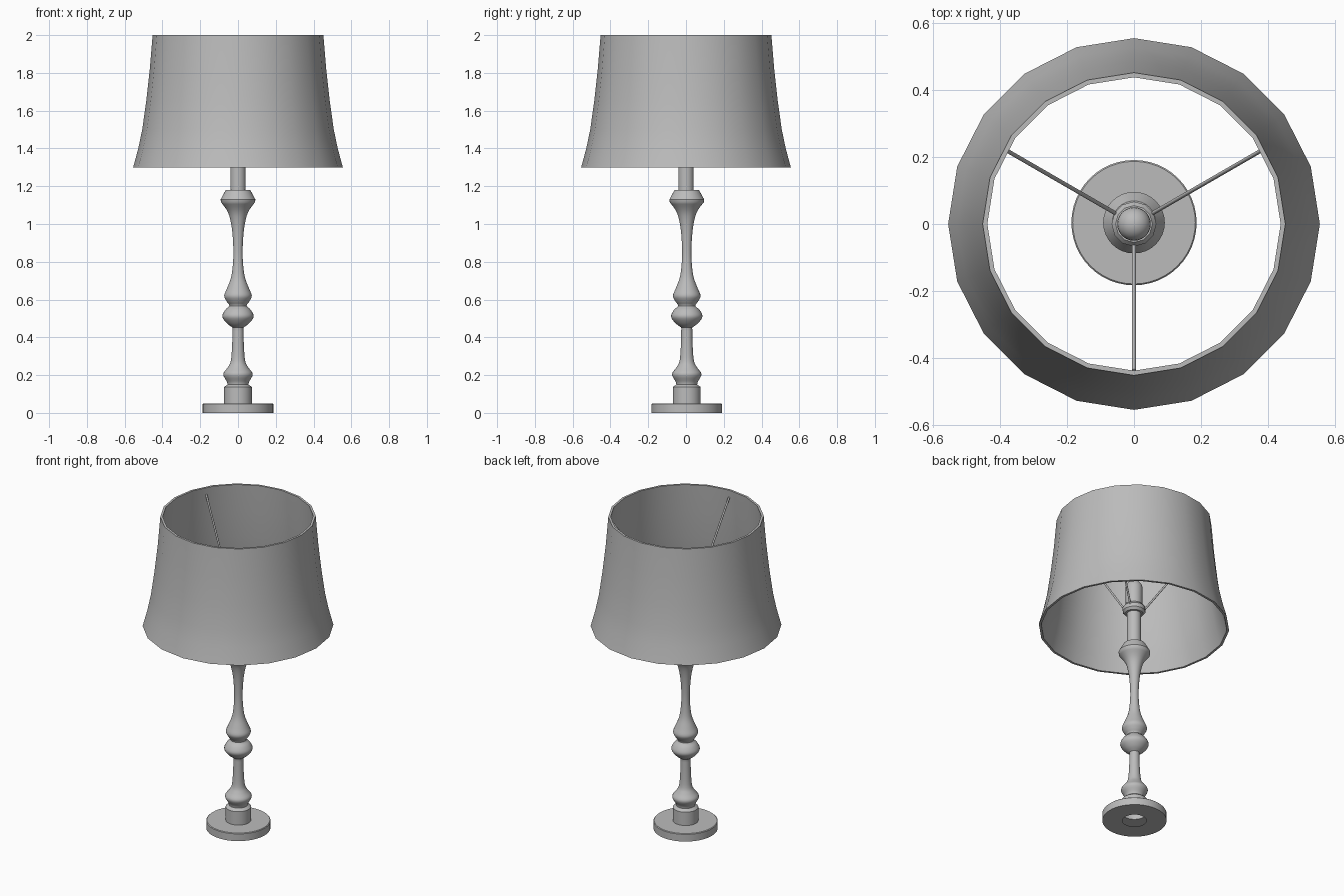
import bpy
import bmesh
from math import cos, sin, pi, radians
from mathutils import Vector

cube = bpy.data.objects.get("Cube")
if cube:
    bpy.data.objects.remove(cube, do_unlink=True)

grey = bpy.data.materials.new("plain_grey")
grey.use_nodes = True
colour = (0.5, 0.5, 0.5, 1)
grey.diffuse_color = colour
grey.node_tree.nodes["Principled BSDF"].inputs["Base Color"].default_value = colour


def finish(name, bm, smooth=35):
    mesh = bpy.data.meshes.new(name)
    bm.to_mesh(mesh)
    bm.free()
    mesh.materials.append(grey)
    ob = bpy.data.objects.new(name, mesh)
    bpy.context.collection.objects.link(ob)
    bpy.ops.object.select_all(action='DESELECT')
    ob.select_set(True)
    bpy.context.view_layer.objects.active = ob
    bpy.ops.object.shade_smooth_by_angle(angle=radians(smooth))
    return ob


def lathe(name, profile, sides, y=0.0, closed=False, smooth=35):
    """Turn (radius, height) points, listed upward along the outside."""
    bm = bmesh.new()
    rings = []
    for r, z in profile:
        if r == 0:
            rings.append([bm.verts.new((0, y, z))] * sides)
        else:
            rings.append([bm.verts.new((r * cos(2 * pi * i / sides),
                                        y + r * sin(2 * pi * i / sides), z))
                          for i in range(sides)])
    pairs = list(zip(rings, rings[1:]))
    if closed:
        pairs.append((rings[-1], rings[0]))
    for a, b in pairs:
        for i in range(sides):
            j = (i + 1) % sides
            bm.faces.new(dict.fromkeys((a[i], a[j], b[j], b[i])))
    return finish(name, bm, smooth)


def smooth_curve(points, steps=4):
    """Catmull-Rom curve through the profile points."""
    pts = [Vector(p) for p in points]
    pts = [pts[0]] + pts + [pts[-1]]
    out = []
    for a, b, c, d in zip(pts, pts[1:], pts[2:], pts[3:]):
        for k in range(steps):
            t = k / steps
            out.append(tuple(0.5 * (2 * b + (c - a) * t + (2 * a - 5 * b + 4 * c - d) * t * t
                                    + (3 * b - a - 3 * c + d) * t ** 3)))
    return out + [tuple(pts[-1])]


AXIS_Y = 0.004

# Foot: disc with an open socket underneath
lathe("base", [(0.07, 0), (0.187, 0), (0.187, 0.046), (0.183, 0.05), (0.072, 0.05)], 48, AXIS_Y)

# Turned column, with collar at the bottom and flat cap at the top
turning = smooth_curve([(0.055, 0.15), (0.059, 0.165), (0.078, 0.205), (0.055, 0.24),
                        (0.038, 0.275), (0.031, 0.36), (0.029, 0.45)])
knobs = smooth_curve([(0.03, 0.453), (0.06, 0.475), (0.083, 0.51), (0.068, 0.545),
                      (0.046, 0.567), (0.06, 0.59), (0.073, 0.62), (0.058, 0.66),
                      (0.036, 0.72), (0.026, 0.8), (0.025, 0.88), (0.033, 0.98),
                      (0.052, 1.06), (0.09, 1.115)])
lathe("column", [(0.074, 0.05), (0.074, 0.136), (0.07, 0.14)] + turning + knobs
      + [(0.092, 1.13), (0.065, 1.18), (0, 1.18)], 32, AXIS_Y)

# Stem, shade ring and bulb
lathe("stem", [(0.041, 1.175), (0.041, 1.42)], 24)
lathe("shade_ring", [(0, 1.39), (0.055, 1.39), (0.067, 1.405), (0.067, 1.43),
                     (0.055, 1.445), (0, 1.445)], 12)
lathe("bulb", [(0.048, 1.44), (0.05, 1.56)]
      + [(0.05 * cos(a * pi / 12), 1.56 + 0.05 * sin(a * pi / 12)) for a in range(1, 6)]
      + [(0, 1.61)], 24)

# Three wires from the ring up to the top of the shade
for name, angle in (("front_wire", 270), ("left_wire", 30), ("right_wire", 150)):
    out = Vector((cos(radians(angle)), sin(radians(angle)), 0))
    start = out * 0.055 + Vector((0, 0, 1.415))
    end = out * 0.438 + Vector((0, 0, 1.955))
    bm = bmesh.new()
    bmesh.ops.create_cone(bm, cap_ends=True, segments=8, radius1=0.006, radius2=0.006,
                          depth=(end - start).length)
    bm.transform((end - start).to_track_quat('Z', 'Y').to_matrix().to_4x4())
    bmesh.ops.translate(bm, verts=bm.verts, vec=(start + end) / 2)
    finish(name, bm, 50)

# Flared shade with a thin wall
outside = [(0.555, 1.3), (0.528, 1.4), (0.507, 1.5), (0.486, 1.65), (0.467, 1.82), (0.452, 2)]
inside = [(r - 0.014, z) for r, z in reversed(outside)]
lathe("lamp_shade", outside + inside, 20, closed=True)
